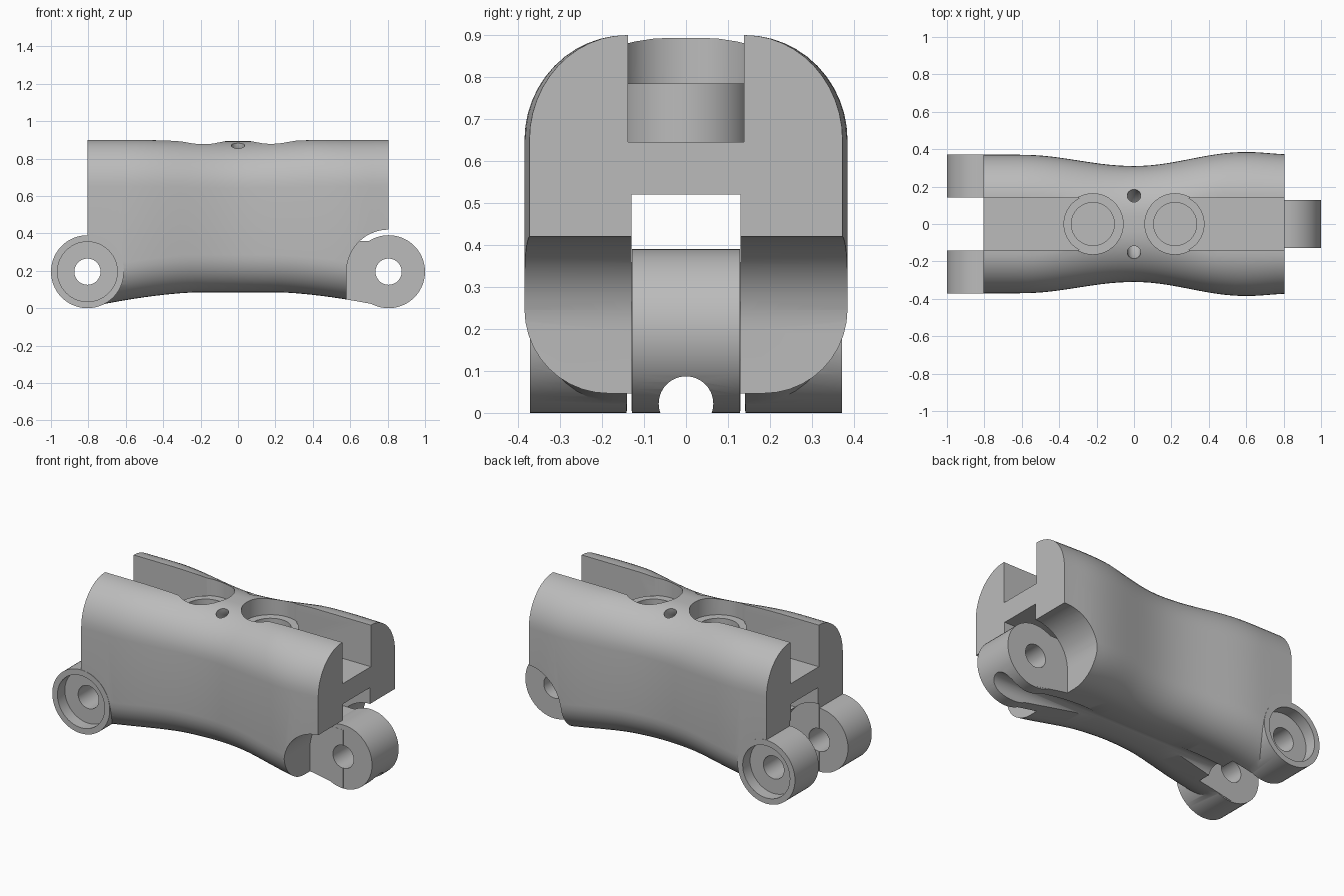
import bpy, bmesh, math
from mathutils import Matrix

cube = bpy.data.objects.get("Cube")
if cube:
    bpy.data.objects.remove(cube, do_unlink=True)

grey = bpy.data.materials.new("plain grey")
grey.use_nodes = True
GREY = (0.5, 0.5, 0.5, 1)
grey.diffuse_color = GREY
grey.node_tree.nodes["Principled BSDF"].inputs["Base Color"].default_value = GREY

PIN_X, PIN_Z, LUG_R = 0.805, 0.195, 0.195
CLEAR_R = 0.225


def finish(name, bm):
    bmesh.ops.recalc_face_normals(bm, faces=bm.faces[:])
    mesh = bpy.data.meshes.new(name)
    bm.to_mesh(mesh)
    bm.free()
    mesh.materials.append(grey)
    ob = bpy.data.objects.new(name, mesh)
    bpy.context.collection.objects.link(ob)
    return ob


def loft(name, rings):
    bm = bmesh.new()
    loops = [[bm.verts.new(p) for p in ring] for ring in rings]
    n = len(loops[0])
    for a, b in zip(loops, loops[1:]):
        for i in range(n):
            j = (i + 1) % n
            bm.faces.new((a[i], a[j], b[j], b[i]))
    bm.faces.new(loops[0])
    bm.faces.new(loops[-1])
    return finish(name, bm)


def prism(name, profile, y0, y1):
    return loft(name, [[(x, y, z) for x, z in profile] for y in (y0, y1)])


def box(name, x0, x1, y, z0, z1):
    return prism(name, [(x0, z0), (x1, z0), (x1, z1), (x0, z1)], -y, y)


def cylinder(name, axis, centre, r, length, segments=56):
    bm = bmesh.new()
    turn = {"X": Matrix.Rotation(math.pi / 2, 4, "Y"),
            "Y": Matrix.Rotation(math.pi / 2, 4, "X"), "Z": Matrix()}[axis]
    bmesh.ops.create_cone(bm, cap_ends=True, segments=segments, radius1=r, radius2=r,
                          depth=length, matrix=Matrix.Translation(centre) @ turn)
    return finish(name, bm)


def combine(target, tool, operation="DIFFERENCE"):
    mod = target.modifiers.new("combine", "BOOLEAN")
    mod.operation, mod.object, mod.solver = operation, tool, "EXACT"
    bpy.context.view_layer.objects.active = target
    bpy.ops.object.modifier_apply(modifier=mod.name)
    bpy.data.objects.remove(tool, do_unlink=True)


def ease(a, b, t):
    t = min(max(t, 0), 1)
    return a + (b - a) * (1 - math.cos(math.pi * t)) / 2


def half_width(x):
    if x < 0:
        return ease(0.31, 0.37, -x / 0.6)
    return ease(0.31, 0.385, x / 0.6) if x < 0.6 else ease(0.385, 0.372, (x - 0.6) / 0.25)


def section(x):
    w = half_width(x)
    pinch = min(max((0.37 - w) / 0.06, 0), 1)
    flat = 0.14 - 0.1 * pinch
    top = 0.9 - 0.007 * pinch
    base = 0.085 - 0.08 * max(0, (abs(x) - 0.2) / 0.6) ** 1.6
    side = []
    for i in range(13):
        a = math.pi / 2 * i / 12
        side.append((flat + (w - flat) * math.sin(a), top - 0.25 + 0.25 * math.cos(a)))
    for i in range(11):
        a = math.pi / 2 * i / 10
        side.append((w - 0.2 + 0.2 * math.cos(a), base + 0.2 - 0.2 * math.sin(a)))
    return [(x, y, z) for y, z in side] + [(x, -y, z) for y, z in reversed(side)]


# Waisted main body with an arched underside
STEPS = 36
body = loft("link_body", [section(PIN_X * (2 * i / STEPS - 1)) for i in range(STEPS + 1)])

# Cable tunnel from end to end
combine(body, box("tunnel_cutter", -1, 1, 0.13, 0.36, 0.52))


# Arched clearance around the neighbouring lugs
def clearance(sx, y0, y1):
    arc = [(sx * PIN_X + CLEAR_R * math.cos(math.pi * i / 28),
            PIN_Z + CLEAR_R * math.sin(math.pi * i / 28)) for i in range(29)]
    arc += [(arc[-1][0], -0.1), (arc[0][0], -0.1)]
    return prism("clearance_cutter", arc, y0, y1)


combine(body, clearance(1, 0.13, 0.5))
combine(body, clearance(1, -0.5, -0.13))
combine(body, clearance(-1, -0.14, 0.14))

# Hinge lugs: one in the middle at one end, a pair at the other
combine(body, cylinder("middle_lug", "Y", (PIN_X, 0, PIN_Z), LUG_R, 0.258), "UNION")
for s in (-1, 1):
    combine(body, cylinder("side_lug", "Y", (-PIN_X, s * 0.257, PIN_Z), LUG_R, 0.23), "UNION")

# Pin holes and recesses for the pin heads
for s in (-1, 1):
    combine(body, cylinder("pin_cutter", "Y", (s * PIN_X, 0, PIN_Z), 0.07, 1))
    combine(body, cylinder("recess_cutter", "Y", (-PIN_X, s * 0.4, PIN_Z), 0.16, 0.2))

# Groove along the underside
combine(body, cylinder("groove_cutter", "X", (0, 0, 0.022), 0.065, 2.2))

# Top channels ending at round seats, each with a pocket and a bore
for s in (-1, 1):
    x = s * 0.22
    channel = box("channel_cutter", min(x, s), max(x, s), 0.138, 0.645, 1)
    combine(channel, cylinder("seat_core", "Z", (x, 0, 0.8), 0.157, 0.8))
    combine(body, channel)
    combine(body, cylinder("pocket_cutter", "Z", (x, 0, 0.885), 0.162, 0.2))
    combine(body, cylinder("bore_cutter", "Z", (x, 0, 0.76), 0.115, 0.2))

# Curved cord hole under the bridge between the seats
rings = []
for i in range(25):
    a = math.pi * i / 24
    rings.append([((0.036 * math.cos(t)),
                   (0.155 + 0.036 * math.sin(t)) * math.cos(a),
                   0.9 - (0.155 + 0.036 * math.sin(t)) * math.sin(a))
                  for t in (2 * math.pi * k / 20 for k in range(20))])
for flip in (0, -1):
    rings.insert(0 if flip == 0 else len(rings),
                 [(x, y, z + 0.1) for x, y, z in rings[flip]])
combine(body, loft("cord_cutter", rings))

# Smooth curved walls, keep machined edges sharp
bpy.ops.object.select_all(action="DESELECT")
body.select_set(True)
bpy.context.view_layer.objects.active = body
bpy.ops.object.shade_smooth_by_angle(angle=math.radians(30))
